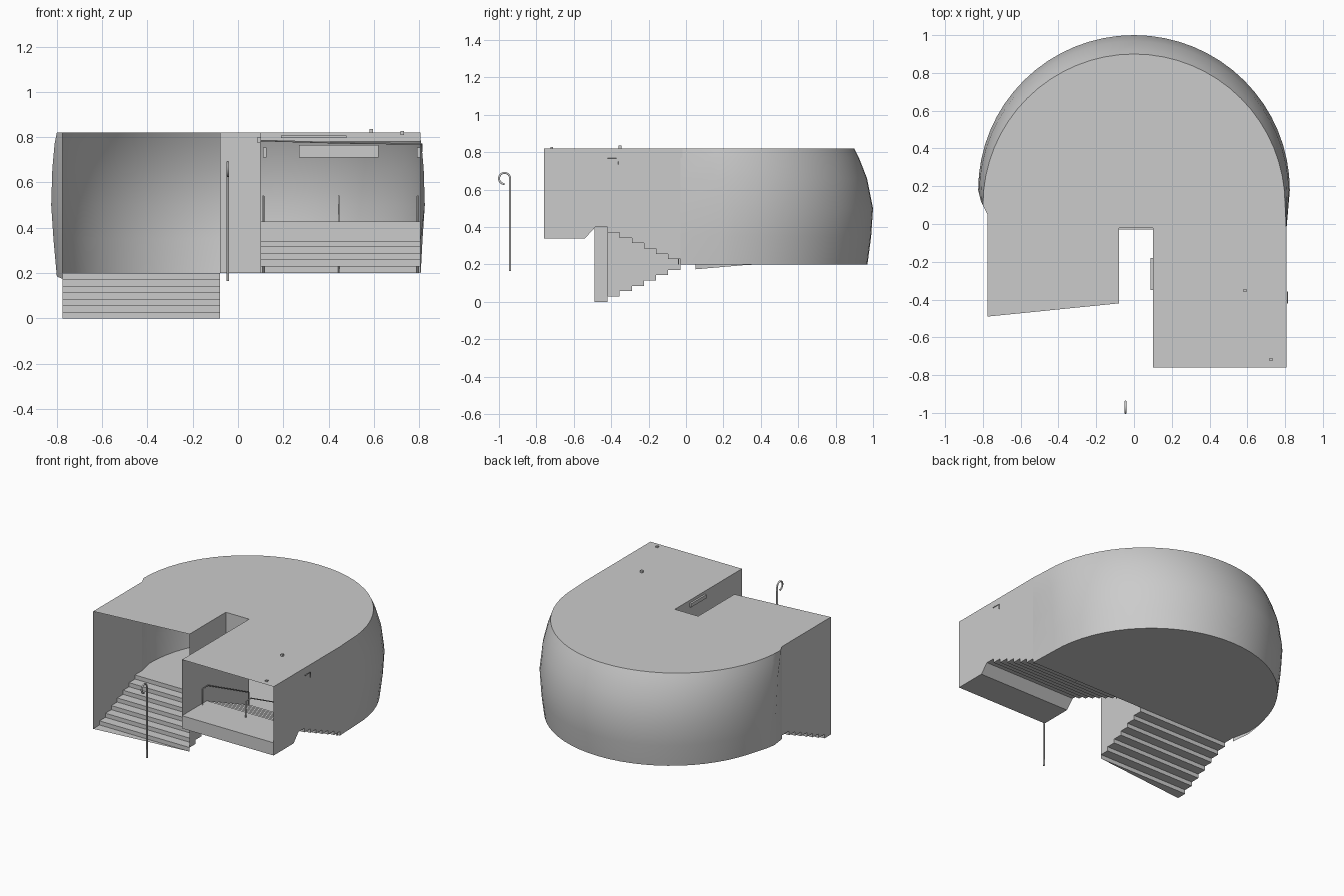
import bpy
from math import sin, cos, pi
from mathutils import Vector

if "Cube" in bpy.data.objects:
    bpy.data.objects.remove(bpy.data.objects["Cube"])

grey = bpy.data.materials.new("concrete_grey")
grey.use_nodes = True
grey.diffuse_color = (0.6, 0.6, 0.6, 1)
grey.node_tree.nodes["Principled BSDF"].inputs["Base Color"].default_value = (0.6, 0.6, 0.6, 1)

LEFT, LEFT_IN, RIGHT_IN, RIGHT = -0.775, -0.08, 0.1, 0.807
FLOOR, TOP, FRONT, BACK = 0.2, 0.82, -0.76, -0.03
RISE, TREAD = 0.2 / 7, 0.065


def mesh(name, verts, faces, smooth=False):
    me = bpy.data.meshes.new(name)
    me.from_pydata([Vector(v) for v in verts], [], faces)
    me.materials.append(grey)
    for p in me.polygons:
        p.use_smooth = smooth
    ob = bpy.data.objects.new(name, me)
    bpy.context.collection.objects.link(ob)
    return ob


def sheet(name, verts):
    return mesh(name, verts, [list(range(len(verts)))])


def wall(name, x, profile):
    return sheet(name, [(x, y, z) for y, z in profile])


def sweep(name, profile, x0, x1):
    """Stretch an open (y, z) line across from x0 to x1."""
    n = len(profile)
    verts = [(x, y, z) for x in (x0, x1) for y, z in profile]
    return mesh(name, verts, [(i, i + 1, n + i + 1, n + i) for i in range(n - 1)])


def box(name, lo, hi):
    v = [(x, y, z) for x in (lo[0], hi[0]) for y in (lo[1], hi[1]) for z in (lo[2], hi[2])]
    return mesh(name, v, [(0, 1, 3, 2), (4, 6, 7, 5), (0, 4, 5, 1),
                          (2, 3, 7, 6), (0, 2, 6, 4), (1, 5, 7, 3)])


def rod(name, points, radius=0.004):
    cu = bpy.data.curves.new(name, "CURVE")
    cu.dimensions = "3D"
    cu.bevel_depth = radius
    cu.bevel_resolution = 1
    cu.use_fill_caps = True
    sp = cu.splines.new("POLY")
    sp.points.add(len(points) - 1)
    for p, co in zip(sp.points, points):
        p.co = (*co, 1)
    cu.materials.append(grey)
    ob = bpy.data.objects.new(name, cu)
    bpy.context.collection.objects.link(ob)


def steps(y, z, count, rise):
    line = [(y, z)]
    for i in range(count):
        z += rise
        line.append((y, z))
        if i < count - 1:
            y += TREAD
            line.append((y, z))
    return line


# Bulging round shell: each ring is (height, half width, back edge, centre y)
rings = [(FLOOR, 0.80, 0.97, 0.17), (0.35, 0.815, 0.99, 0.18), (0.5, 0.825, 1.0, 0.18),
         (0.66, 0.82, 0.968, 0.16), (0.77, 0.81, 0.925, 0.12), (TOP, 0.80, 0.9, 0.1)]
SEG = 32


def ring(z, half, back, cy):
    arc = [(half * cos(pi * i / SEG), cy + (back - cy) * sin(pi * i / SEG), z)
           for i in range(SEG + 1)]
    return [(RIGHT, BACK, z)] + arc + [(LEFT, 0.05, z)]


loops = [ring(*r) for r in rings]
n = SEG + 3
shell_verts = [v for lp in loops for v in lp]
# the lower lip droops slightly near the lower stair
shell_verts = [(x, y, z - 0.03 * max(0, 1 - y / 0.35)) if z == FLOOR and x < -0.5
               else (x, y, z) for x, y, z in shell_verts]
mesh("round_shell", shell_verts,
     [(r * n + i, r * n + i + 1, (r + 1) * n + i + 1, (r + 1) * n + i)
      for r in range(len(rings) - 1) for i in range(n - 1)], True)

# Roof and hall floor
sheet("roof", loops[-1] + [(x, y, TOP) for x, y in (
    (LEFT, -0.49), (LEFT_IN, -0.42), (LEFT_IN, -0.02),
    (RIGHT_IN, -0.02), (RIGHT_IN, FRONT), (RIGHT, FRONT))])
sheet("hall_floor", loops[0] + [(LEFT, BACK, FLOOR)])

# Lower stair with its two side walls and the skewed entry floor
low = steps(-0.42, 0, 7, RISE)
sweep("lower_stair", low, LEFT, LEFT_IN)
sheet("entry_floor", [(LEFT, -0.49, 0), (LEFT_IN, -0.42, 0), (LEFT, -0.42, 0)])
wall("lower_outer_wall", LEFT, [(-0.49, 0)] + low + [(0.05, FLOOR), (0.05, TOP), (-0.49, TOP)])
wall("lower_inner_wall", LEFT_IN, low + [(-0.02, FLOOR), (-0.02, TOP), (-0.42, TOP)])

# Upper stair, landing and side walls
high = steps(BACK - 7 * TREAD, FLOOR + 8 * RISE, 8, -RISE)
sweep("upper_stair", high, RIGHT_IN, RIGHT)
slab = [(FRONT, 0.34), (-0.54, 0.34), (-0.485, 0.4)]
sweep("landing", [high[0], (FRONT, high[0][1])] + slab, RIGHT_IN, RIGHT)
for name, x in (("upper_inner_wall", RIGHT_IN), ("upper_outer_wall", RIGHT)):
    wall(name, x, slab + high[1:] + [(-0.02, FLOOR), (-0.02, TOP), (FRONT, TOP)])

# Wall at the end of the open well
sweep("well_end_wall", [(-0.02, FLOOR), (-0.02, TOP)], LEFT_IN, RIGHT_IN)

# Ceiling beam, hanging panel and small fittings above the upper stair
sweep("ceiling_beam", [(-0.485, 0.78), (-0.485, TOP)], RIGHT_IN, RIGHT)
box("hanging_panel", (0.27, -0.5, 0.71), (0.62, -0.48, 0.765))
box("beam_light", (0.19, -0.51, 0.797), (0.48, -0.49, 0.807))
for side, x in (("left", 0.79), ("right", 0.11)):
    box(side + "_speaker", (x, -0.5, 0.71), (x + 0.015, -0.47, 0.755))
rod("ceiling_pipe", [(RIGHT_IN, -0.55, 0.785), (0.45, -0.55, 0.775), (RIGHT, -0.55, 0.77)])
box("wall_ledge", (0.087, -0.35, 0.775), (RIGHT_IN, -0.18, 0.8))
rod("side_bracket", [(0.812, -0.42, 0.77), (0.812, -0.36, 0.77), (0.812, -0.36, 0.735)], 0.003)
box("roof_knob_back", (0.58, -0.36, 0.8), (0.596, -0.345, 0.835))
box("roof_knob_front", (0.718, -0.725, 0.81), (0.732, -0.71, 0.828))

# Handrails on the upper stair
for i, x in enumerate((0.112, 0.445, 0.793)):
    rod(f"handrail_{i + 1}", [(x, -0.55, 0.42), (x, -0.55, 0.54), (x, -0.49, 0.54),
                              (x, -0.04, 0.32), (x, -0.04, 0.2)])

# Free-standing post with a curled top
curl = [(-0.045, -0.97 + 0.03 * cos(a * pi / 8), 0.66 + 0.03 * sin(a * pi / 8))
        for a in range(13)]
rod("curled_post", [(-0.045, -0.94, 0.165)] + curl, 0.006)
